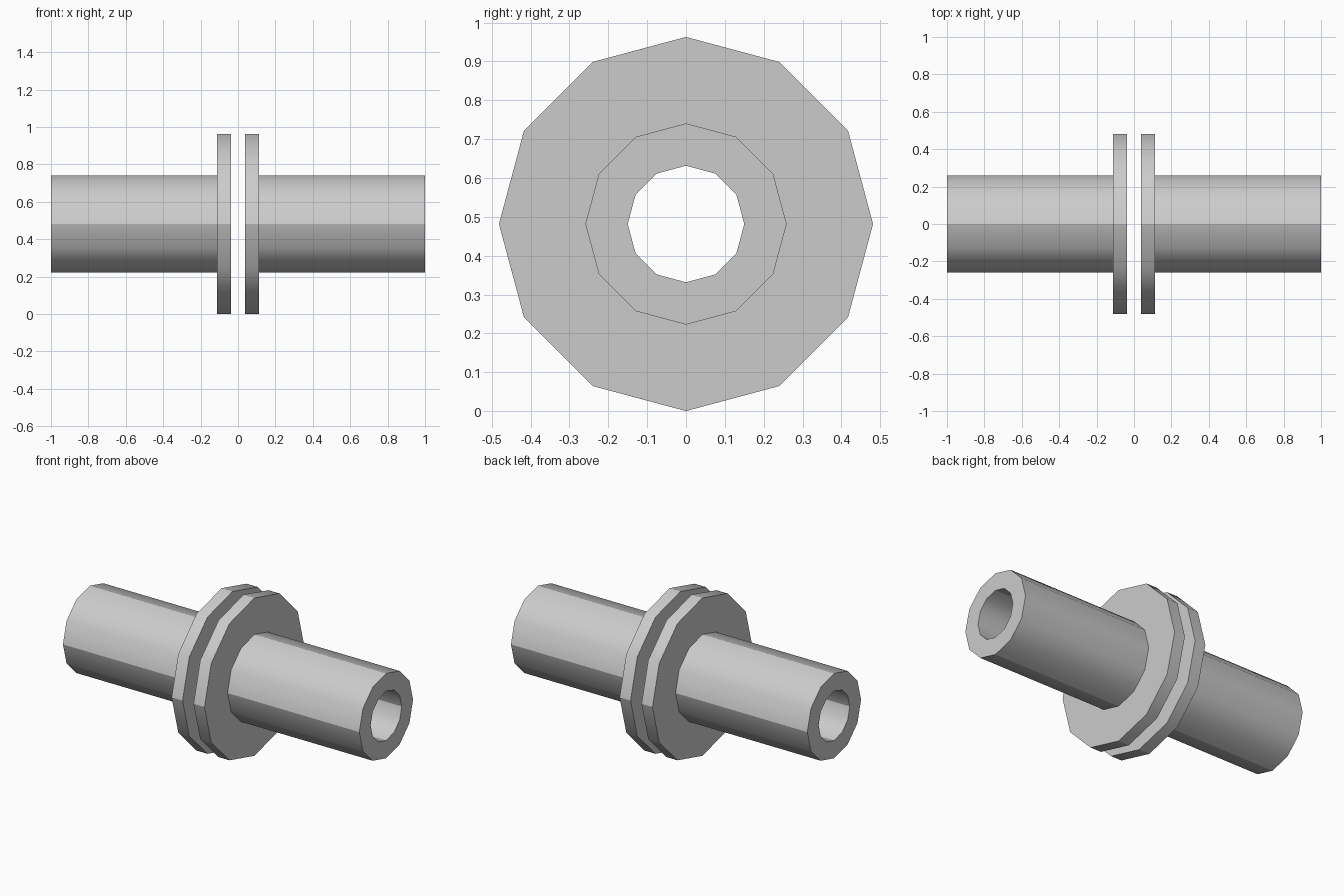
import bpy
import bmesh
from math import pi
from mathutils import Matrix, Vector

cube = bpy.data.objects.get("Cube")
if cube:
    bpy.data.objects.remove(cube, do_unlink=True)

SIDES = 12
FLANGE_R, PIPE_R, BORE_R = 0.4815, 0.259, 0.15
FACE_X, BACK_X, END_X = 0.037, 0.111, 1.0

grey = bpy.data.materials.new("plain grey")
grey.use_nodes = True
colour = (0.6, 0.6, 0.6, 1)
grey.diffuse_color = colour
grey.node_tree.nodes["Principled BSDF"].inputs["Base Color"].default_value = colour


def flanged_pipe(name, side):
    """Revolve one closed half-section about the x axis."""
    section = [(FACE_X, BORE_R), (FACE_X, FLANGE_R), (BACK_X, FLANGE_R),
               (BACK_X, PIPE_R), (END_X, PIPE_R), (END_X, BORE_R)]
    bm = bmesh.new()
    rings = []
    for i in range(SIDES):
        turn = Matrix.Rotation(2 * pi * i / SIDES, 3, "X")
        rings.append([bm.verts.new(turn @ Vector((side * x, 0, r)))
                      for x, r in section])
    for i, ring in enumerate(rings):
        after = rings[(i + 1) % SIDES]
        for j in range(len(section)):
            k = (j + 1) % len(section)
            bm.faces.new((ring[j], ring[k], after[k], after[j]))
    bmesh.ops.recalc_face_normals(bm, faces=bm.faces)

    # Smooth walls, flat ends, and a crisp seam at each quarter turn
    for face in bm.faces:
        face.smooth = abs(face.normal.x) < 0.5
    for edge in bm.edges:
        if edge.calc_face_angle() > 1:
            edge.smooth = False
    for ring in rings[::SIDES // 4]:
        for vert in ring:
            for edge in vert.link_edges:
                if edge.other_vert(vert) in ring:
                    edge.smooth = False

    mesh = bpy.data.meshes.new(name)
    bm.to_mesh(mesh)
    bm.free()
    mesh.materials.append(grey)
    obj = bpy.data.objects.new(name, mesh)
    obj.location.z = FLANGE_R
    bpy.context.collection.objects.link(obj)


# Two matching halves facing each other across a narrow gap
flanged_pipe("left_flanged_pipe", 1)
flanged_pipe("right_flanged_pipe", -1)
